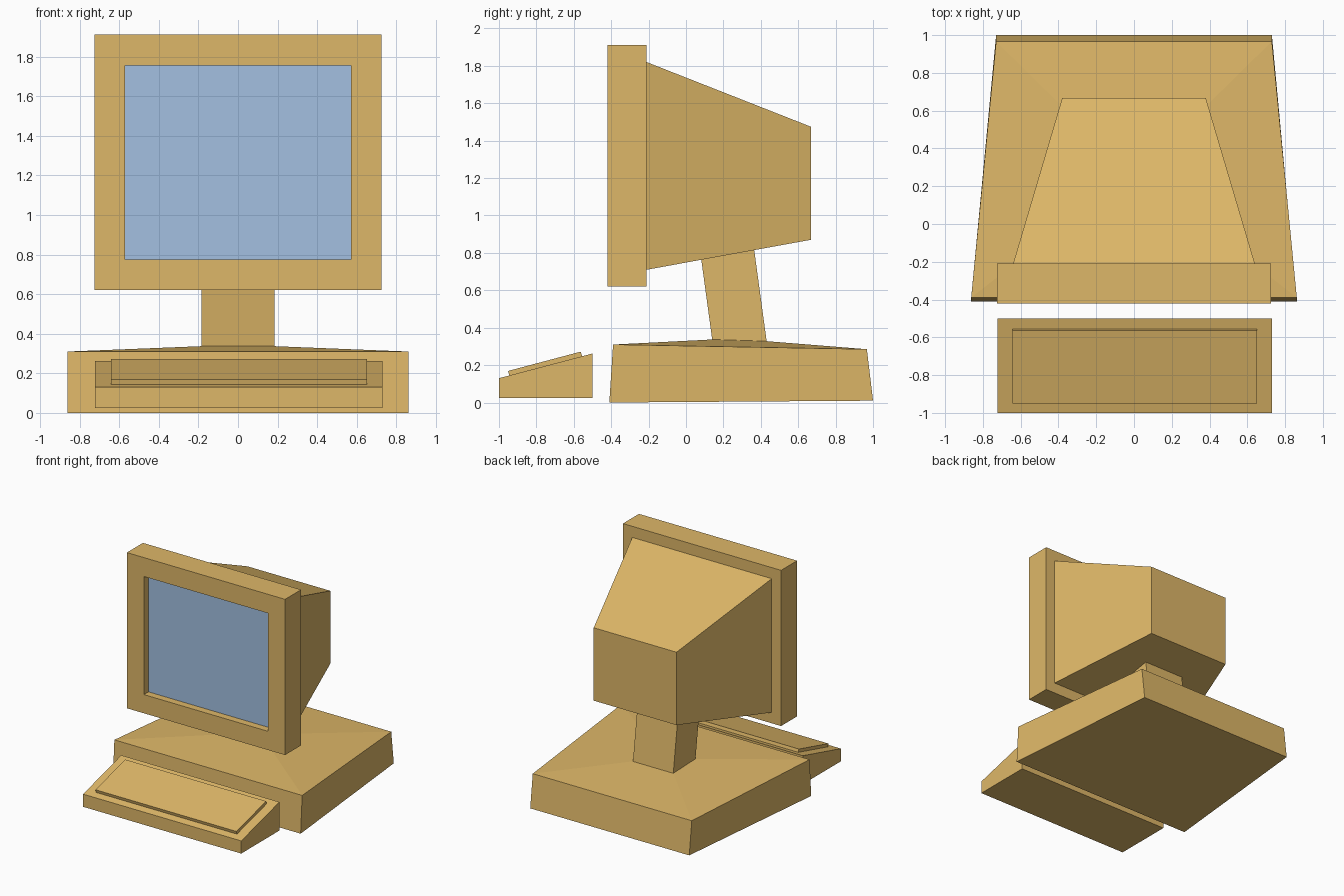
import bpy
import bmesh

cube = bpy.data.objects.get("Cube")
if cube:
    bpy.data.objects.remove(cube, do_unlink=True)


def make_material(name, color):
    mat = bpy.data.materials.new(name)
    mat.use_nodes = True
    mat.diffuse_color = color
    mat.node_tree.nodes["Principled BSDF"].inputs["Base Color"].default_value = color
    return mat


tan = make_material("tan_plastic", (0.73, 0.474, 0.138, 1))
blue = make_material("screen_blue", (0.366, 0.527, 0.753, 1))


def loft(name, rings, end_material=None):
    """Skin a list of point rings and cap both ends."""
    bm = bmesh.new()
    loops = [[bm.verts.new(p) for p in ring] for ring in rings]
    for a, b in zip(loops, loops[1:]):
        n = len(a)
        for i in range(n):
            j = (i + 1) % n
            bm.faces.new((a[i], a[j], b[j], b[i]))
    bm.faces.new(loops[0][::-1])
    end = bm.faces.new(loops[-1])
    if end_material:
        end.material_index = 1
    bmesh.ops.recalc_face_normals(bm, faces=bm.faces)
    mesh = bpy.data.meshes.new(name)
    bm.to_mesh(mesh)
    bm.free()
    mesh.materials.append(tan)
    if end_material:
        mesh.materials.append(end_material)
    obj = bpy.data.objects.new(name, mesh)
    bpy.context.collection.objects.link(obj)
    return obj


def upright(y, half, z0, z1):
    """Rectangle facing the front."""
    return [(-half, y, z0), (half, y, z0), (half, y, z1), (-half, y, z1)]


def level(front, back):
    """Four-sided ring; front and back are (half width, y, z)."""
    (fx, fy, fz), (bx, by, bz) = front, back
    return [(-fx, fy, fz), (fx, fy, fz), (bx, by, bz), (-bx, by, bz)]


def extrude_x(name, x0, x1, profile):
    """Side profile of (y, z) points swept across x."""
    return loft(name, [[(x, y, z) for y, z in profile] for x in (x0, x1)])


# Tapered base whose top rises gently to the foot of the stand
loft("base", [
    level((0.862, -0.41, 0), (0.73, 1.0, 0.01)),
    level((0.862, -0.39, 0.31), (0.73, 0.967, 0.285)),
    level((0.185, 0.14, 0.337), (0.185, 0.43, 0.328)),
])

# Leaning stand, buried at both ends
loft("stand", [
    level((0.185, 0.145, 0.3), (0.185, 0.435, 0.3)),
    level((0.185, 0.07, 0.85), (0.185, 0.36, 0.85)),
])

# Bezel with the recessed screen as its last face
loft("bezel_and_screen", [
    upright(-0.21, 0.726, 0.62, 1.912),
    upright(-0.42, 0.726, 0.62, 1.912),
    upright(-0.42, 0.57, 0.775, 1.755),
    upright(-0.36, 0.57, 0.775, 1.755),
], blue)

# Housing tapering towards the back
loft("monitor_housing", [
    upright(-0.21, 0.64, 0.71, 1.82),
    upright(0.667, 0.38, 0.87, 1.475),
])

# Wedge keyboard with a raised key pad
extrude_x("keyboard", -0.722, 0.73,
          [(-1, 0.025), (-0.5, 0.025), (-0.5, 0.262), (-1, 0.13)])
extrude_x("key_pad", -0.642, 0.652,
          [(-0.944, 0.142), (-0.555, 0.245), (-0.563, 0.272), (-0.951, 0.169)])
